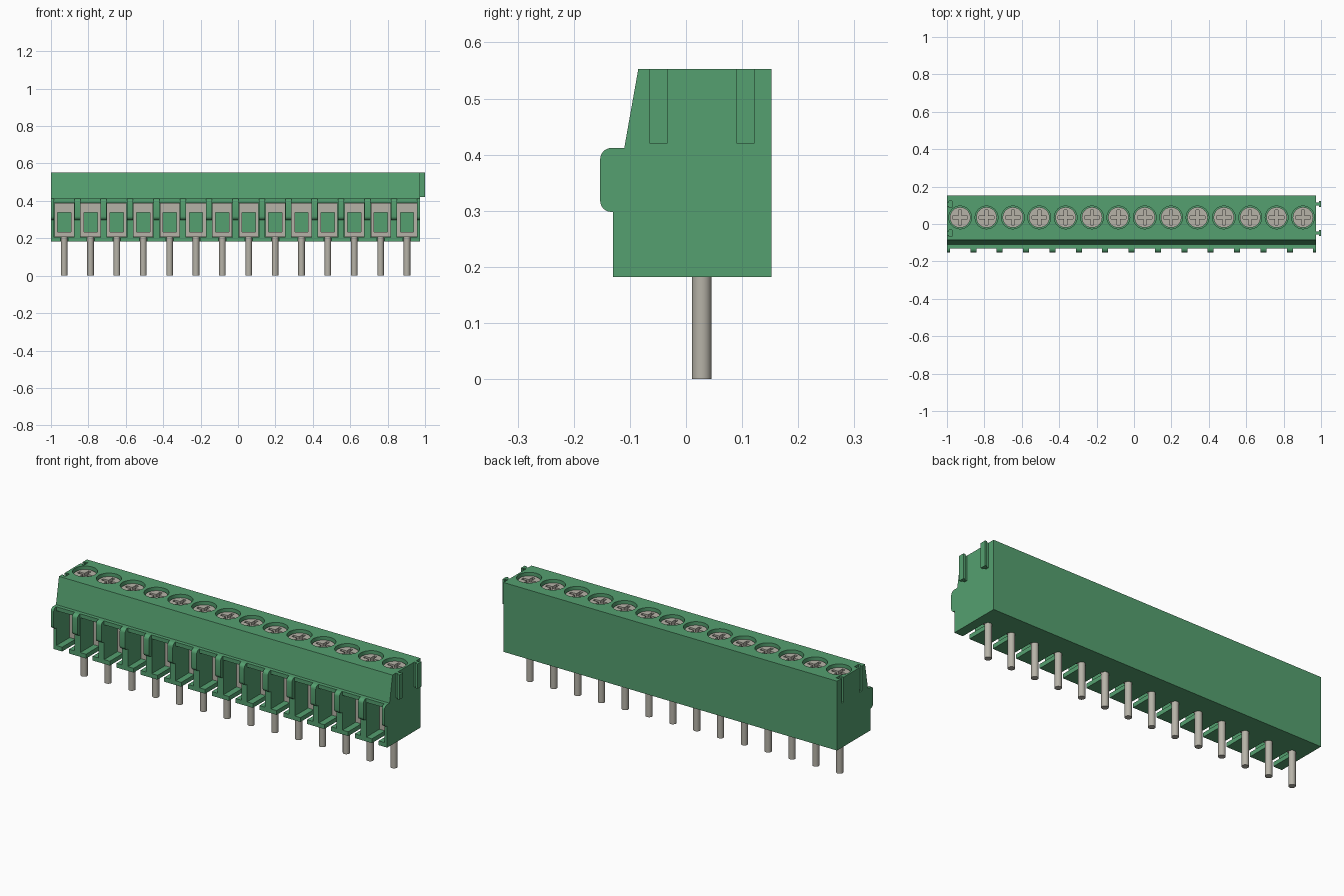
import bpy, bmesh, math

if "Cube" in bpy.data.objects:
    bpy.data.objects.remove(bpy.data.objects["Cube"], do_unlink=True)

POLES, PITCH, LEFT = 14, 0.141, -1.0
RIGHT = LEFT + POLES * PITCH
CENTRES = [LEFT + PITCH * (i + 0.5) for i in range(POLES)]
BACK, PIN_Y, TOP, BASE = 0.152, 0.028, 0.553, 0.182


def material(name, colour):
    m = bpy.data.materials.new(name)
    m.use_nodes = True
    m.diffuse_color = colour
    bsdf = next(n for n in m.node_tree.nodes if n.type == 'BSDF_PRINCIPLED')
    bsdf.inputs["Base Color"].default_value = colour
    return m


GREEN = material("green plastic", (0.09, 0.35, 0.16, 1))
METAL = material("light grey metal", (0.47, 0.45, 0.39, 1))


def prism(bm, pts, lo, hi, axis):
    """Extrude a closed 2D outline along one axis."""
    def place(p, t):
        v = list(p)
        v.insert("xyz".index(axis), t)
        return bm.verts.new(v)
    a = [place(p, lo) for p in pts]
    b = [place(p, hi) for p in pts]
    bm.faces.new(a)
    bm.faces.new(b[::-1])
    for i in range(len(pts)):
        j = (i + 1) % len(pts)
        bm.faces.new((a[i], b[i], b[j], a[j]))


def rect(u0, u1, v0, v1):
    return [(u0, v0), (u1, v0), (u1, v1), (u0, v1)]


def arc(cu, cv, r, start, end, n):
    return [(cu + r * math.cos(math.radians(start + (end - start) * k / n)),
             cv + r * math.sin(math.radians(start + (end - start) * k / n)))
            for k in range(n + 1)]


def circle(cu, cv, r, n=32):
    return arc(cu, cv, r, 0, 360, n)[:-1]


def tee(x0, xm, x1, y, neck, head):
    return [(x0, y - neck), (xm, y - neck), (xm, y - head), (x1, y - head),
            (x1, y + head), (xm, y + head), (xm, y + neck), (x0, y + neck)]


def cross(x, y, r, w):
    quarter = [(r, -w), (r, w), (w, w)]
    pts = []
    for _ in range(4):
        pts += quarter
        quarter = [(-v, u) for u, v in quarter]
    return [(x + u, y + v) for u, v in pts]


def build(name, mat, pieces):
    """One object from a list of (outline, low, high, axis) prisms."""
    bm = bmesh.new()
    for piece in pieces:
        prism(bm, *piece)
    bmesh.ops.recalc_face_normals(bm, faces=bm.faces)
    me = bpy.data.meshes.new(name)
    bm.to_mesh(me)
    bm.free()
    ob = bpy.data.objects.new(name, me)
    bpy.context.collection.objects.link(ob)
    me.materials.append(mat)
    return ob


def cut(ob, pieces):
    """Subtract disjoint prisms from an object and bake the result."""
    tool = build("cutter", ob.data.materials[0], pieces)
    tool.hide_render = True
    mod = ob.modifiers.new("cut", 'BOOLEAN')
    mod.operation, mod.solver, mod.object = 'DIFFERENCE', 'EXACT', tool
    deps = bpy.context.evaluated_depsgraph_get()
    me = bpy.data.meshes.new_from_object(ob.evaluated_get(deps))
    ob.modifiers.clear()
    ob.data = me
    bpy.data.objects.remove(tool, do_unlink=True)


def smooth(ob):
    bpy.ops.object.select_all(action='DESELECT')
    ob.select_set(True)
    bpy.context.view_layer.objects.active = ob
    bpy.ops.object.shade_smooth_by_angle(angle=math.radians(30))


# Housing: side profile, then wire cavities, pin slots, screw wells, end grooves
profile = [(-0.13, BASE), (BACK, BASE), (BACK, TOP), (-0.085, TOP),
           (-0.11, 0.412), (-0.13, 0.412)]
housing = build("housing", GREEN, [(profile, LEFT, RIGHT, "x")])
cut(housing, [(rect(x - 0.0535, x + 0.0535, 0.205, 0.391), -0.2, 0.09, "y") for x in CENTRES])
cut(housing, [(rect(x - 0.02, x + 0.02, BASE - 0.02, 0.22), -0.2, PIN_Y, "y") for x in CENTRES])
cut(housing, [(circle(x, 0.035, 0.061), 0.49, TOP + 0.02, "z") for x in CENTRES])
KEYS = (-0.049, 0.106)
cut(housing, [(tee(LEFT - 0.01, LEFT + 0.012, LEFT + 0.026, y, 0.009, 0.017),
               0.42, TOP + 0.02, "z") for y in KEYS])
smooth(housing)

# Rounded noses on the dividers, halved at both ends
nose = ([(-0.115, 0.298)] + [(-0.115, 0.412)]
        + arc(-0.133, 0.392, 0.02, 90, 180, 6) + arc(-0.133, 0.318, 0.02, 180, 270, 6))
noses = build("divider_noses", GREEN, [
    (nose, max(LEFT, LEFT + k * PITCH - 0.016), min(RIGHT, LEFT + k * PITCH + 0.016), "x")
    for k in range(POLES + 1)])
smooth(noses)

# Interlocking keys on the left end
build("end_keys", GREEN, [
    (tee(RIGHT - 0.005, 0.988, 1.0, y, 0.008, 0.016), 0.42, TOP, "z") for y in KEYS])

# Wire clamps: open metal frames inside the cavities
clamps = build("wire_clamps", METAL, [
    (rect(x - 0.0525, x + 0.0525, 0.206, 0.39), -0.02, 0.088, "y") for x in CENTRES])
cut(clamps, [(rect(x - 0.036, x + 0.036, 0.234, 0.338), -0.1, 0.2, "y") for x in CENTRES])

# Solder pins
pins = build("pins", METAL, [(circle(x, PIN_Y, 0.0175, 24), 0, 0.208, "z") for x in CENTRES])
smooth(pins)

# Screw heads with cross recesses
screws = build("screws", METAL, [
    (circle(x, 0.035, 0.055), 0.488, 0.537, "z") for x in CENTRES])
cut(screws, [(cross(x, 0.035, 0.04, 0.008), 0.51, 0.56, "z") for x in CENTRES])
smooth(screws)
